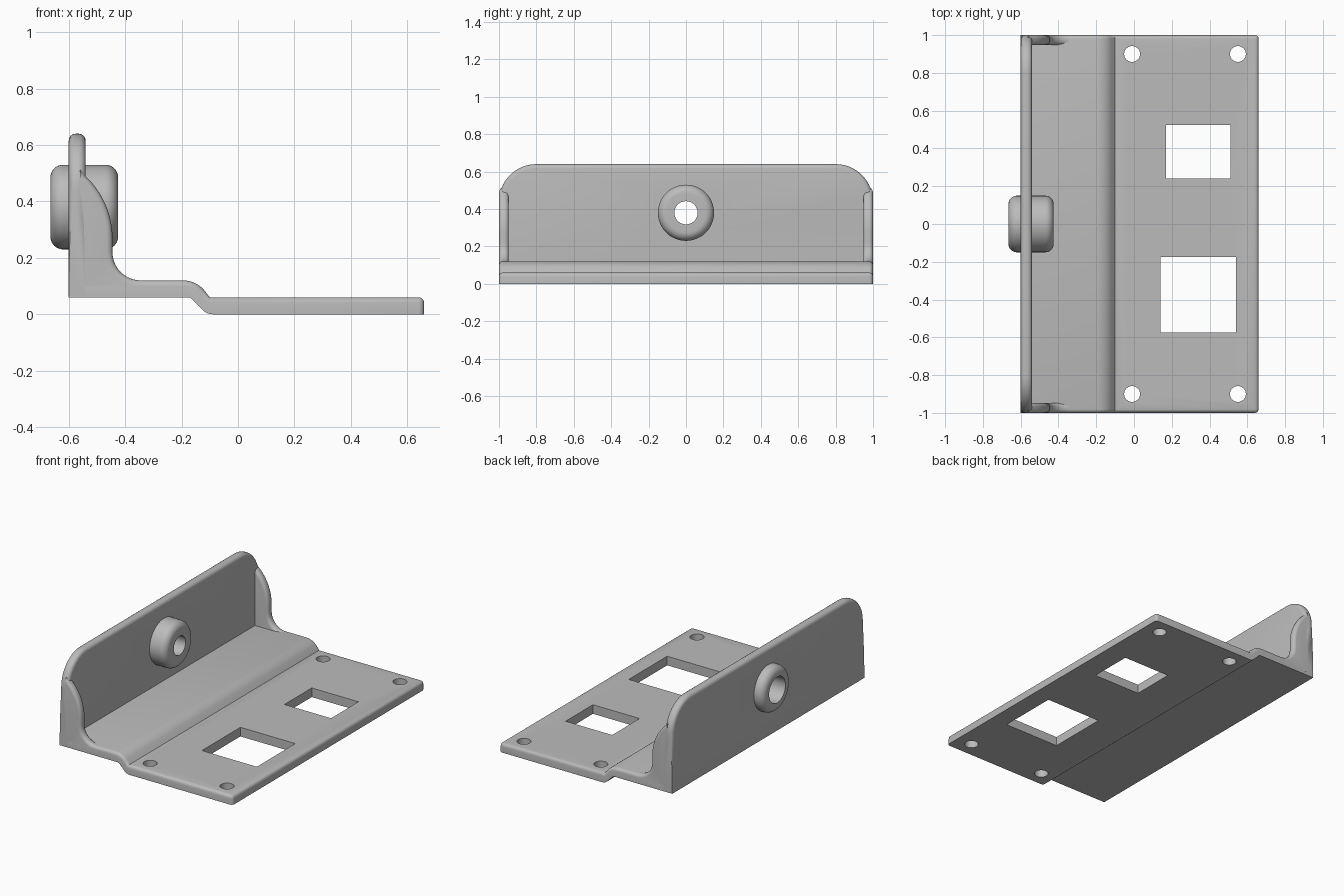
import bpy, bmesh
from math import cos, sin, radians
from mathutils import Matrix, Vector

cube = bpy.data.objects.get("Cube")
if cube:
    bpy.data.objects.remove(cube, do_unlink=True)

grey = bpy.data.materials.new("matte grey")
grey.use_nodes = True
COLOUR = (0.5, 0.5, 0.5, 1)
grey.diffuse_color = COLOUR
grey.node_tree.nodes["Principled BSDF"].inputs["Base Color"].default_value = COLOUR


def arc(cx, cy, r, start, end, steps=10):
    angles = [radians(start + (end - start) * i / steps) for i in range(steps + 1)]
    return [(cx + r * cos(a), cy + r * sin(a)) for a in angles]


def finish(name, bm):
    bmesh.ops.recalc_face_normals(bm, faces=bm.faces)
    mesh = bpy.data.meshes.new(name)
    bm.to_mesh(mesh)
    bm.free()
    mesh.materials.append(grey)
    obj = bpy.data.objects.new(name, mesh)
    bpy.context.collection.objects.link(obj)
    return obj


def extrude(name, points, place, lo, hi, rounded=None, radius=0.02):
    """Extrude a closed profile; round the edges whose midpoint passes the rule."""
    bm = bmesh.new()
    face = bm.faces.new([bm.verts.new(place(a, b, lo)) for a, b in points])
    extra = bmesh.ops.extrude_face_region(bm, geom=[face], use_keep_orig=True)
    shift = Vector(place(0, 0, hi)) - Vector(place(0, 0, lo))
    moved = [g for g in extra["geom"] if isinstance(g, bmesh.types.BMVert)]
    bmesh.ops.translate(bm, verts=moved, vec=shift)
    bmesh.ops.recalc_face_normals(bm, faces=bm.faces)
    if rounded:
        edges = [e for e in bm.edges if rounded((e.verts[0].co + e.verts[1].co) / 2)]
        bmesh.ops.bevel(bm, geom=edges, offset=radius, segments=4, profile=0.5,
                        affect="EDGES", clamp_overlap=False)
    return finish(name, bm)


def along_y(a, b, d):
    return (a, d, b)


def along_x(a, b, d):
    return (d, a, b)


def along_z(a, b, d):
    return (a, b, d)


def cut(target, cutter):
    mod = target.modifiers.new("cut", "BOOLEAN")
    mod.operation = "DIFFERENCE"
    mod.solver = "EXACT"
    mod.object = cutter
    bpy.context.view_layer.objects.active = target
    bpy.ops.object.modifier_apply(modifier=mod.name)
    bpy.data.objects.remove(cutter, do_unlink=True)


# Stepped base plate
base_profile = [(-0.54, 0.06), (-0.17, 0.06), (-0.125, 0.015)]
base_profile += arc(-0.09, 0.05, 0.05, 225, 270, 4)
base_profile += [(0.66, 0), (0.66, 0.06), (-0.1, 0.06)]
base_profile += arc(-0.195, 0.02, 0.1, 45, 90, 6)
base_profile += [(-0.54, 0.12)]


def base_rim(m):
    upper = m.z > 0.02 and (m.x + m.z > -0.08 or m.z > 0.1)
    return upper and (abs(m.y) > 0.99 or m.x > 0.65)


base = extrude("base_plate", base_profile, along_y, -1, 1, base_rim)

# Screw holes and two windows through the base
for x in (-0.01, 0.55):
    for y in (-0.9, 0.9):
        cut(base, extrude("hole_cutter", arc(x, y, 0.042, 0, 350, 35), along_z, -0.1, 0.2))
for x0, x1, y0, y1 in ((0.17, 0.51, 0.24, 0.525), (0.14, 0.54, -0.575, -0.175)):
    corners = [(x0, y0), (x1, y0), (x1, y1), (x0, y1)]
    cut(base, extrude("window_cutter", corners, along_z, -0.1, 0.2))

# Upright wall with rounded shoulders
wall_profile = [(-1, 0.06), (1, 0.06)]
wall_profile += arc(0.8, 0.44, 0.2, 0, 90, 16) + arc(-0.8, 0.44, 0.2, 90, 180, 16)


def wall_rim(m):
    return m.z > 0.44 and abs(m.x + 0.57) > 0.02


wall = extrude("upright_wall", wall_profile, along_x, -0.6, -0.54, wall_rim, 0.024)
cut(wall, extrude("wall_cutter", arc(0, 0.38, 0.11, 0, 350, 35), along_x, -0.7, -0.4))

# Curved end gussets
gusset_profile = [(-0.56, 0.08), (-0.56, 0.515)]
gusset_profile += arc(-0.745, 0.27, 0.3, 48, 0, 12)
gusset_profile += arc(-0.345, 0.22, 0.1, 180, 270, 10)
gusset_profile += [(-0.345, 0.08)]


def gusset_rim(m):
    return m.x > -0.559 and m.z > 0.115 and abs(abs(m.y) - 0.974) > 0.015


gussets = [extrude("gusset_" + side, gusset_profile, along_y, lo, hi, gusset_rim)
           for side, lo, hi in (("front", -1, -0.948), ("back", 0.948, 1))]

# Rounded boss with a counterbored hole, turned about the x axis
boss_profile = [(-0.665, 0.085), (-0.52, 0.085), (-0.52, 0.062), (-0.425, 0.062)]
boss_profile += arc(-0.47, 0.105, 0.045, 0, 90, 8) + arc(-0.62, 0.105, 0.045, 90, 180, 8)
bm = bmesh.new()
ring = bm.faces.new([bm.verts.new((x, 0, r)) for x, r in boss_profile])
outline = list(ring.edges)
bmesh.ops.delete(bm, geom=[ring], context="FACES_ONLY")
bmesh.ops.spin(bm, geom=outline + list(bm.verts), cent=(0, 0, 0), axis=(1, 0, 0),
               angle=radians(360), steps=48)
bmesh.ops.remove_doubles(bm, verts=bm.verts, dist=0.0001)
bmesh.ops.transform(bm, matrix=Matrix.Translation((0, 0, 0.38)), verts=bm.verts)
boss = finish("boss", bm)

# Smooth the rounded edges, keep the corners crisp
bpy.ops.object.select_all(action="DESELECT")
for obj in [base, wall, boss] + gussets:
    obj.select_set(True)
bpy.context.view_layer.objects.active = base
bpy.ops.object.shade_smooth_by_angle(angle=radians(35))
